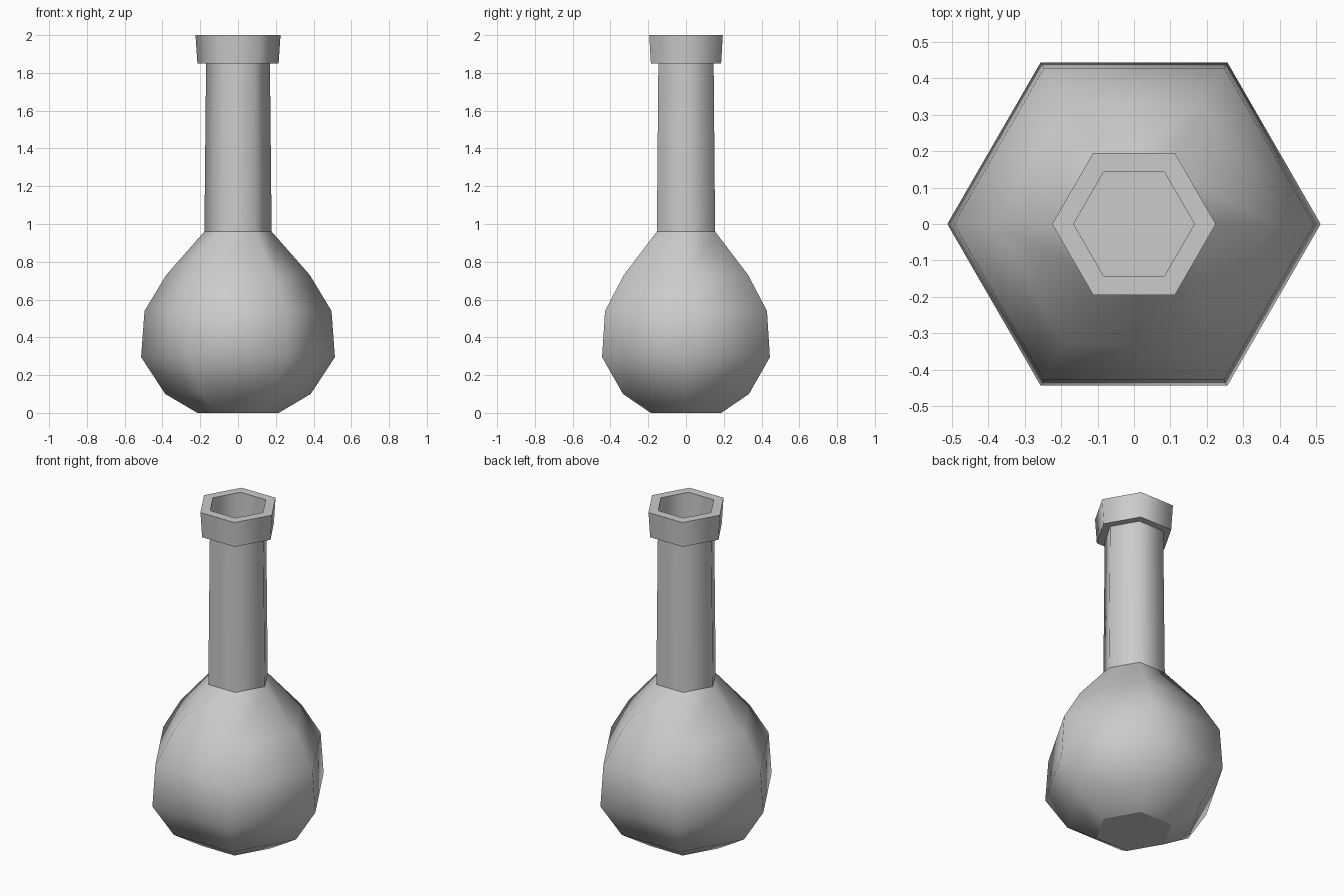
import bpy, bmesh
from math import cos, sin, tau

cube = bpy.data.objects.get("Cube")
if cube:
    bpy.data.objects.remove(cube, do_unlink=True)

SIDES = 6

grey = bpy.data.materials.new("plain_grey")
grey.use_nodes = True
colour = (0.6, 0.6, 0.6, 1)
grey.diffuse_color = colour
grey.node_tree.nodes["Principled BSDF"].inputs["Base Color"].default_value = colour


def lathe(name, profile):
    """Six-sided closed turning; profile rows are (radius, height, crisp ring)."""
    bm = bmesh.new()
    rings = [[bm.verts.new((r * cos(tau * i / SIDES), r * sin(tau * i / SIDES), z))
              for i in range(SIDES)] for r, z, _ in profile]
    for low, high in zip(rings, rings[1:]):
        for i in range(SIDES):
            j = (i + 1) % SIDES
            bm.faces.new((low[i], low[j], high[j], high[i]))
    bm.faces.new(rings[0])
    bm.faces.new(rings[-1])
    bmesh.ops.recalc_face_normals(bm, faces=bm.faces)
    for f in bm.faces:
        f.smooth = True
    # Sharp creases only around the marked rings
    for ring, (_, _, crisp) in zip(rings, profile):
        for i in range(SIDES):
            bm.edges.get((ring[i], ring[(i + 1) % SIDES])).smooth = not crisp
    mesh = bpy.data.meshes.new(name)
    bm.to_mesh(mesh)
    bm.free()
    mesh.materials.append(grey)
    obj = bpy.data.objects.new(name, mesh)
    bpy.context.collection.objects.link(obj)
    return obj


lathe("flask", [
    # Round body
    (0.215, 0.0, True), (0.385, 0.1, False), (0.513, 0.295, False),
    (0.495, 0.54, False), (0.38, 0.73, False),
    # Neck
    (0.178, 0.96, True), (0.169, 1.85, True),
    # Flared lip
    (0.215, 1.85, True), (0.225, 2.0, True),
    # Hollow bore and its floor
    (0.166, 2.0, True), (0.166, 0.03, True),
])
